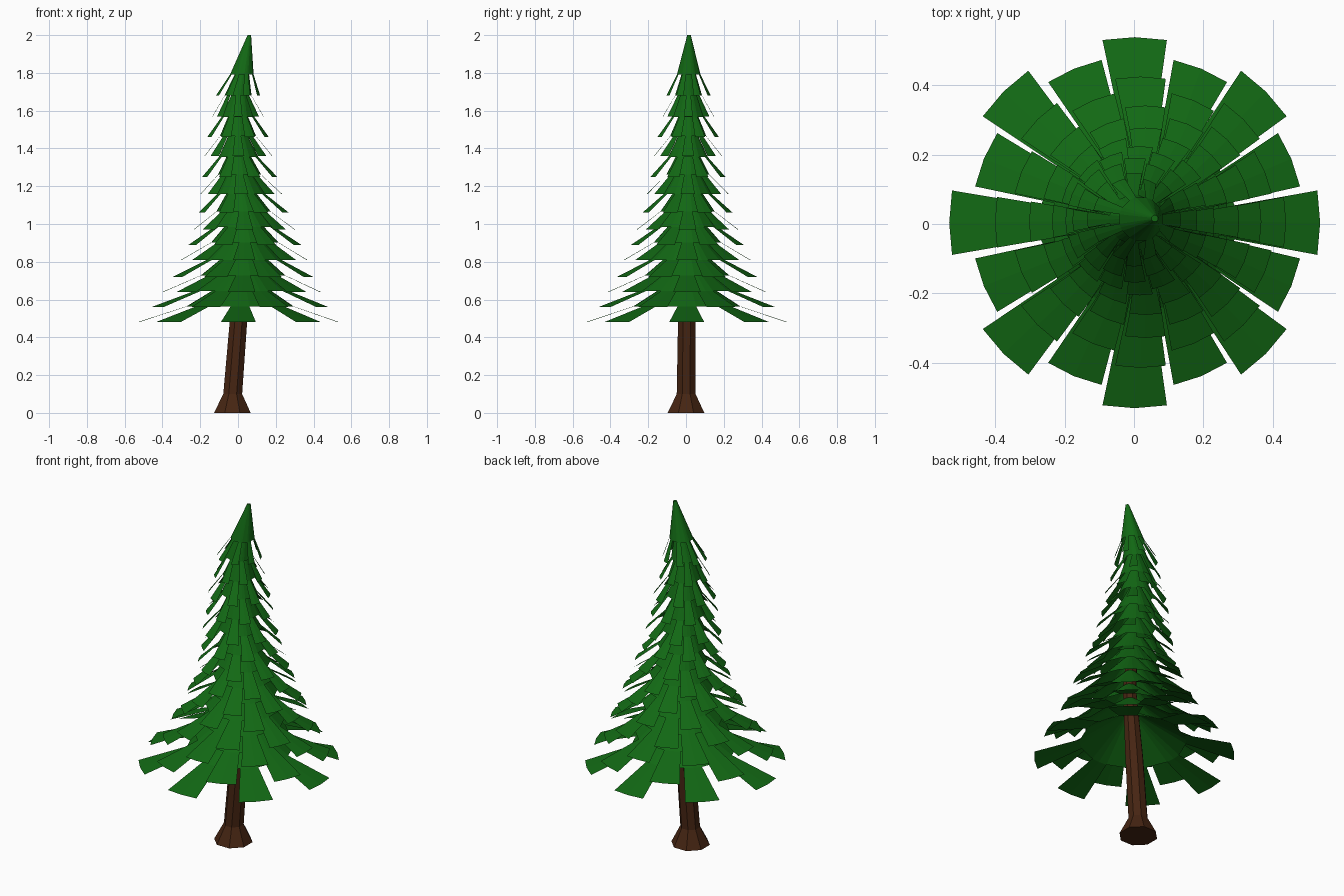
import bpy
import bmesh
from math import sin, cos, radians

cube = bpy.data.objects.get("Cube")
if cube:
    bpy.data.objects.remove(cube, do_unlink=True)


def material(name, rgb):
    mat = bpy.data.materials.new(name)
    mat.use_nodes = True
    mat.diffuse_color = (*rgb, 1)
    mat.node_tree.nodes["Principled BSDF"].inputs["Base Color"].default_value = (*rgb, 1)
    return mat


green = material("needle green", (0.006, 0.14, 0.007))
brown = material("bark brown", (0.06, 0.018, 0.006))

# Gently swaying centre line of the tree: height, x
SWAY = [(0, -0.03), (0.1, -0.028), (0.48, 0.002), (0.7, 0.025), (0.88, 0.037),
        (1.06, 0.03), (1.2, 0.012), (1.4, 0), (1.68, 0), (1.79, 0.02), (2, 0.06)]


def centre(z):
    for (z0, x0), (z1, x1) in zip(SWAY, SWAY[1:]):
        if z <= z1:
            return x0 + (x1 - x0) * (z - z0) / (z1 - z0), 0.008 * z
    return SWAY[-1][1], 0.016


def ring(bm, z, radius, angles):
    cx, cy = centre(z)
    return [bm.verts.new((cx + radius * cos(radians(a)), cy + radius * sin(radians(a)), z))
            for a in angles]


def finish(bm, name, mat):
    mesh = bpy.data.meshes.new(name)
    bm.to_mesh(mesh)
    bm.free()
    mesh.materials.append(mat)
    obj = bpy.data.objects.new(name, mesh)
    bpy.context.collection.objects.link(obj)


def bridge(bm, upper, lower, keep=lambda i: True):
    n = len(upper)
    for i in range(n):
        if keep(i):
            j = (i + 1) % n
            bm.faces.new((upper[i], lower[i], lower[j], upper[j]))


# Eight-sided trunk with a flared foot
bm = bmesh.new()
sides = [22.5 + 45 * i for i in range(8)]
profile = [(0, 0.105), (0.1, 0.054), (0.48, 0.05), (0.88, 0.037),
           (1.2, 0.028), (1.5, 0.018), (1.8, 0.006)]
rings = [ring(bm, z, r, sides) for z, r in profile]
for low, high in zip(rings, rings[1:]):
    bridge(bm, high, low)
bm.faces.new(rings[0][::-1])
bm.faces.new(rings[-1])
finish(bm, "trunk", brown)

# Tiers of eight drooping boughs: tip height, tip radius
TIERS = [(0.48, 0.535), (0.56, 0.48), (0.64, 0.42), (0.72, 0.38), (0.81, 0.335),
         (0.89, 0.305), (0.97, 0.27), (1.06, 0.245), (1.16, 0.215), (1.25, 0.203),
         (1.36, 0.18), (1.46, 0.167), (1.57, 0.135), (1.68, 0.12)]

for t, (z, radius) in enumerate(TIERS):
    bm = bmesh.new()
    height = 0.24 + 0.08 * t / (len(TIERS) - 1)
    turn = 22.5 * (t % 2)
    angles = [turn + 45 * k + a for k in range(8) for a in (-10, 0, 10)]
    top = ring(bm, z + height, radius * 0.08, angles)
    bend = ring(bm, z + height * 0.35, radius * 0.53, angles)
    tips = ring(bm, z, radius, angles)
    bridge(bm, top, bend)
    # Leave open gaps between neighbouring boughs
    bridge(bm, bend, tips, lambda i: i % 3 != 2)
    bm.faces.new(top)
    finish(bm, f"bough_tier_{t + 1}", green)
